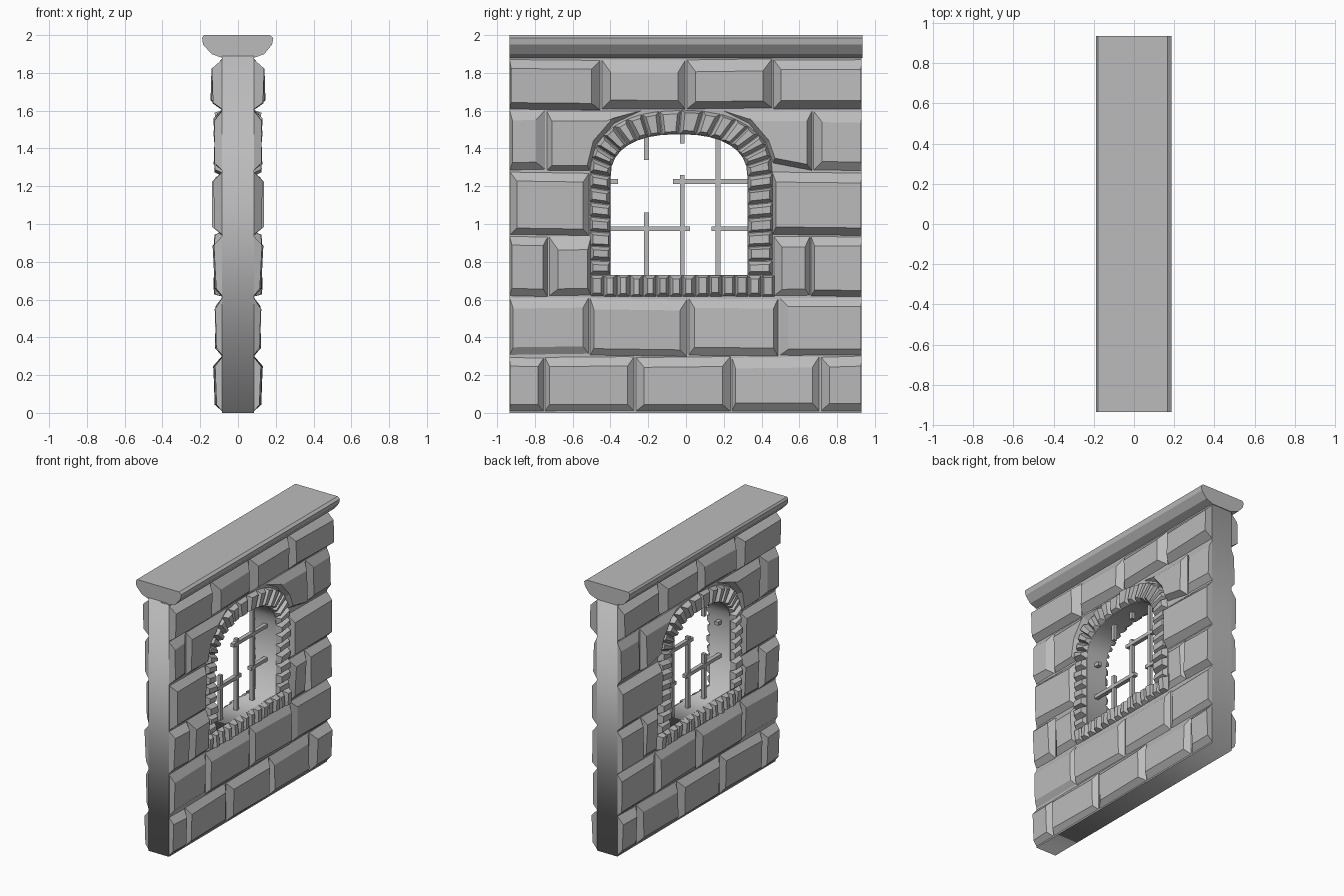
import bpy, bmesh, math, random
from mathutils import Vector

if "Cube" in bpy.data.objects:
    bpy.data.objects.remove(bpy.data.objects["Cube"])

random.seed(4)
CORE = 0.085            # half thickness of the plain wall
Y0, Y1 = -0.935, 0.93   # wall ends
TOP = 1.88

stone_grey = bpy.data.materials.new("stone grey")
stone_grey.diffuse_color = (0.5, 0.5, 0.5, 1)
stone_grey.use_nodes = True
stone_grey.node_tree.nodes["Principled BSDF"].inputs["Base Color"].default_value = stone_grey.diffuse_color


def finish(name, bm):
    bmesh.ops.recalc_face_normals(bm, faces=bm.faces)
    me = bpy.data.meshes.new(name)
    bm.to_mesh(me)
    bm.free()
    me.materials.append(stone_grey)
    ob = bpy.data.objects.new(name, me)
    bpy.context.collection.objects.link(ob)
    return ob


def inset_outline(pts, insets):
    """Move each edge of a counter-clockwise outline inward by its own amount."""
    n = len(pts)
    lines = []
    for i in range(n):
        a, b = Vector(pts[i]), Vector(pts[(i + 1) % n])
        d = (b - a).normalized()
        lines.append((a + Vector((-d.y, d.x)) * insets[i], d))
    out = []
    for i in range(n):
        (p, d), (q, e) = lines[i - 1], lines[i]
        cross = d.x * e.y - d.y * e.x
        t = ((q - p).x * e.y - (q - p).y * e.x) / cross
        out.append(p + d * t)
    return out


def add_stone(bm, pts, insets, height, wobble=0.008):
    """Bevelled block standing out of the wall face, outline in (y, z)."""
    base = [bm.verts.new((CORE - 0.005, p[0], p[1])) for p in pts]
    tilt_y, tilt_z = random.uniform(-1, 1) * wobble, random.uniform(-1, 1) * wobble
    inner = inset_outline(pts, insets)
    mid = sum(inner, Vector((0, 0))) / len(inner)
    size = max((p - mid).length for p in inner)
    top = []
    for p in inner:
        d = (p - mid) / size
        top.append(bm.verts.new((height + tilt_y * d.x + tilt_z * d.y, p.x, p.y)))
    bm.faces.new(top)
    n = len(pts)
    for i in range(n):
        j = (i + 1) % n
        bm.faces.new((base[i], base[j], top[j], top[i]))


def mirror(ob):
    ob.modifiers.new("both sides", 'MIRROR').use_axis[0] = True


# window outlines, counter-clockwise from lower left to lower right over the top
def arch(cy, half, z0, rise, power, count):
    pts = []
    for i in range(count + 1):
        a = math.pi * i / count
        c, s = math.cos(a), math.sin(a)
        k = 2 / power
        pts.append((cy - half * math.copysign(abs(c) ** k, c), z0 + rise * abs(s) ** k))
    return pts


ARCH_N = 16
inner_arch = arch(-0.037, 0.362, 1.25, 0.225, 2.35, ARCH_N)
outer_arch = arch(-0.025, 0.485, 1.27, 0.335, 2.3, ARCH_N)

# wall core with the window opening
cu = bpy.data.curves.new("wall_core", 'CURVE')
cu.dimensions, cu.fill_mode, cu.extrude = '2D', 'BOTH', CORE
hole = [(-0.399, 0.725)] + inner_arch + [(0.325, 0.73)]
for outline in ([(Y0, 0), (Y1, 0), (Y1, TOP + 0.01), (Y0, TOP + 0.01)], hole):
    sp = cu.splines.new('POLY')
    sp.points.add(len(outline) - 1)
    for pt, (y, z) in zip(sp.points, outline):
        pt.co = (y, z, 0, 1)
    sp.use_cyclic_u = True
cu.materials.append(stone_grey)
core = bpy.data.objects.new("wall_core", cu)
core.rotation_euler = (math.pi / 2, 0, math.pi / 2)
bpy.context.collection.objects.link(core)
bpy.context.view_layer.objects.active = core
core.select_set(True)
bpy.ops.object.convert(target='MESH')

# large wall stones: (bottom, top, height, seam runs)
rows = [
    (0.005, 0.30, 0.122, [(Y0, -0.75, -0.27, 0.24, 0.71, Y1)]),
    (0.30, 0.615, 0.118, [(Y0, -0.51, 0.01, 0.49, Y1)]),
    (0.615, 0.94, 0.123, [(Y0, -0.73, -0.50), (0.46, 0.66, Y1)]),
    (0.94, 1.28, 0.128, [(Y0, -0.51), (0.455, Y1)]),
    (1.28, 1.605, 0.122, [(Y0, -0.74), (0.67, Y1)]),
    (1.605, 1.875, 0.132, [(Y0, -0.45, 0.0, 0.46, Y1)]),
]
bm = bmesh.new()
for z0, z1, height, runs in rows:
    for run in runs:
        for a, b in zip(run, run[1:]):
            sk = random.uniform(-0.008, 0.008)
            left = random.uniform(0, 0.04) if a == Y0 else random.uniform(0.02, 0.055)
            right = 0.003 if b == Y1 else random.uniform(0.02, 0.055)
            pts = [(a, z0), (b, z0 + sk * (z0 > 0.1)), (b, z1 + sk), (a, z1)]
            insets = [random.uniform(0.035, 0.055), right, random.uniform(0.05, 0.08), left]
            add_stone(bm, pts, insets, height + random.uniform(-0.005, 0.005))

# stones cut around the shoulders of the arch
add_stone(bm, [(-0.74, 1.28), (-0.51, 1.28), (-0.475, 1.42), (-0.38, 1.53), (-0.22, 1.605), (-0.74, 1.605)],
          [0.03, 0.02, 0.025, 0.03, 0.06, 0.03], 0.122)
add_stone(bm, [(0.46, 1.32), (0.67, 1.28), (0.67, 1.605), (0.18, 1.605), (0.33, 1.53), (0.425, 1.42)],
          [0.03, 0.03, 0.06, 0.03, 0.025, 0.02], 0.122)
mirror(finish("wall_stones", bm))

# small blocks framing the window
bm = bmesh.new()


def frame_block(pts):
    ins = [random.uniform(0.012, 0.022) for _ in pts]
    add_stone(bm, pts, ins, random.uniform(0.112, 0.126), 0.004)


def lerp(a, b, t):
    return a + (b - a) * t


SIDE_N, SILL_N = 7, 14
for i in range(SIDE_N):
    a, b = i / SIDE_N, (i + 1) / SIDE_N
    ia, ib = lerp(0.73, 1.25, a), lerp(0.73, 1.25, b)
    oa, ob_ = lerp(0.73, 1.27, a), lerp(0.73, 1.27, b)
    frame_block([(-0.51, oa), (-0.399, ia), (-0.399, ib), (-0.51, ob_)])
    frame_block([(0.325, ia), (0.46, oa), (0.46, ob_), (0.325, ib)])
for i in range(SILL_N):
    a, b = lerp(-0.505, 0.47, i / SILL_N), lerp(-0.505, 0.47, (i + 1) / SILL_N)
    frame_block([(a, 0.615), (b, 0.615), (b, 0.73), (a, 0.73)])
for i in range(ARCH_N):
    frame_block([inner_arch[i], inner_arch[i + 1], outer_arch[i + 1], outer_arch[i]])
mirror(finish("window_frame_blocks", bm))

# coping along the top of the wall
profile = [(-0.08, 1.878), (0.08, 1.878), (0.14, 1.9), (0.18, 1.95), (0.187, 1.985), (0.168, 2.0),
           (-0.18, 2.0), (-0.19, 1.985), (-0.185, 1.95), (-0.14, 1.9)]
bm = bmesh.new()
ends = [[bm.verts.new((x, y, z)) for x, z in profile] for y in (Y0, 0.935)]
for ring in ends:
    bm.faces.new(ring)
for i in range(len(profile)):
    j = (i + 1) % len(profile)
    bm.faces.new((ends[0][i], ends[0][j], ends[1][j], ends[1][i]))
finish("coping", bm)

# broken window bars
bm = bmesh.new()


def bar(y0, y1, z0, z1, depth):
    cube = bmesh.ops.create_cube(bm, size=1)["verts"]
    for v in cube:
        v.co = (v.co.x * depth, lerp(y0, y1, v.co.y + 0.5), lerp(z0, z1, v.co.z + 0.5))


for y, z0, z1 in [(-0.21, 0.72, 1.06), (-0.21, 1.34, 1.47), (-0.02, 0.72, 1.26),
                  (-0.02, 1.425, 1.49), (0.17, 0.72, 1.47)]:
    bar(y - 0.013, y + 0.013, z0, z1, 0.026)
for z, y0, y1 in [(0.975, -0.41, 0.02), (0.975, 0.135, 0.335), (1.225, -0.41, -0.36), (1.225, -0.07, 0.335)]:
    bar(y0, y1, z - 0.013, z + 0.013, 0.03)
finish("window_bars", bm)
